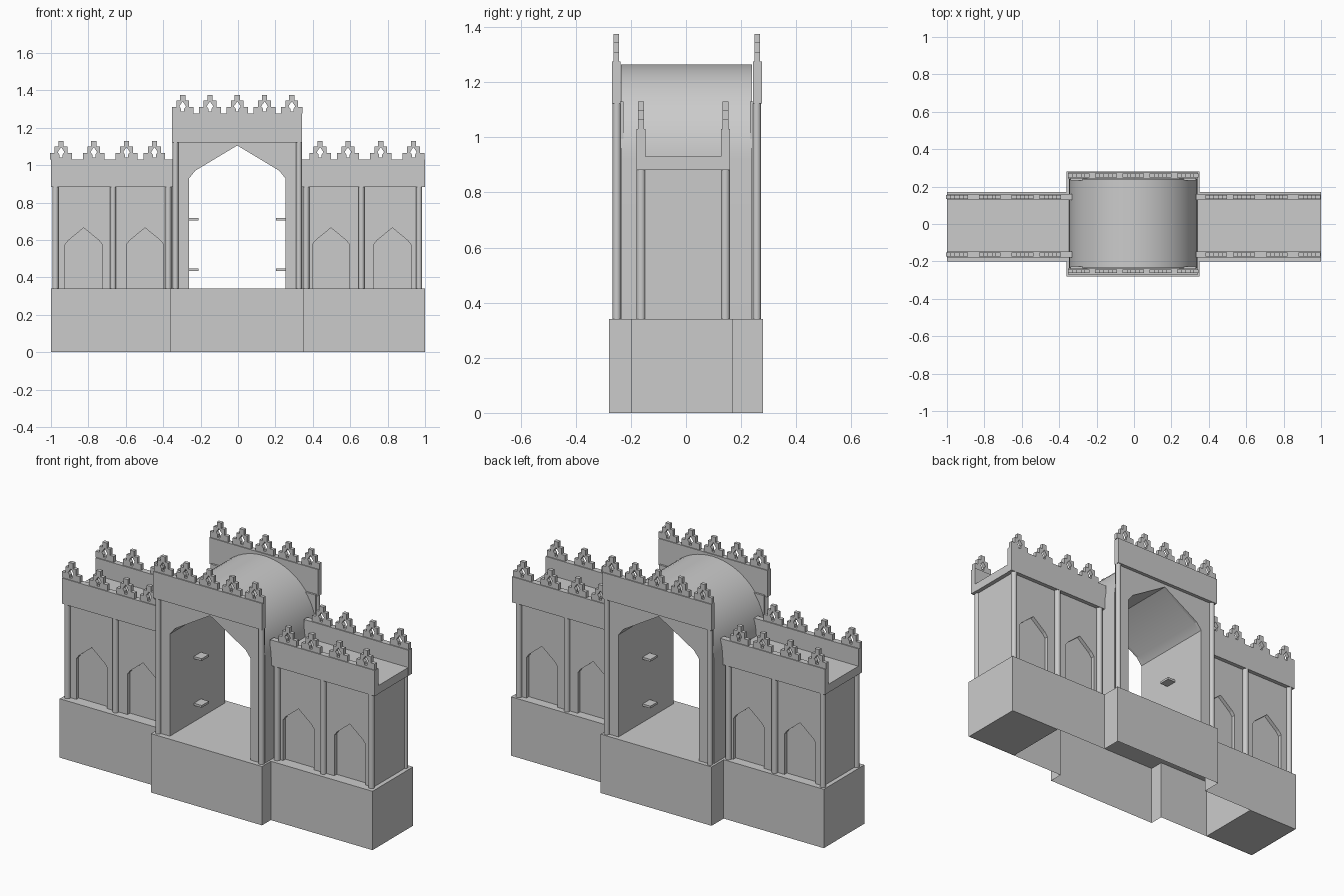
import bpy, bmesh, math
from mathutils import Matrix

if "Cube" in bpy.data.objects:
    bpy.data.objects.remove(bpy.data.objects["Cube"])

stone = bpy.data.materials.new("grey_stone")
stone.use_nodes = True
GREY = (0.6, 0.6, 0.6, 1)
stone.diffuse_color = GREY
stone.node_tree.nodes["Principled BSDF"].inputs["Base Color"].default_value = GREY

CX = -0.004          # middle of the gatehouse
GROUND = 0.34        # top of the plinth
SIDES = (("right", -1), ("left", 1))
FACES = (("front", -1), ("back", 1))


def finish(name, bm, smooth=False, normals=True):
    if normals:
        bmesh.ops.recalc_face_normals(bm, faces=bm.faces)
    mesh = bpy.data.meshes.new(name)
    bm.to_mesh(mesh)
    bm.free()
    mesh.materials.append(stone)
    ob = bpy.data.objects.new(name, mesh)
    bpy.context.collection.objects.link(ob)
    if smooth:
        bpy.ops.object.select_all(action='DESELECT')
        ob.select_set(True)
        bpy.context.view_layer.objects.active = ob
        bpy.ops.object.shade_smooth_by_angle(angle=math.radians(30))
    return ob


def add_prism(bm, profile, y0, y1):
    """Extrude an (x, z) outline from y0 to y1."""
    face = bm.faces.new([bm.verts.new((x, y0, z)) for x, z in profile])
    out = bmesh.ops.extrude_face_region(bm, geom=[face], use_keep_orig=True)
    moved = [v for v in out["geom"] if isinstance(v, bmesh.types.BMVert)]
    bmesh.ops.translate(bm, verts=moved, vec=(0, y1 - y0, 0))


def prism(name, profile, y0, y1, smooth=False):
    bm = bmesh.new()
    add_prism(bm, profile, y0, y1)
    return finish(name, bm, smooth)


def box(name, x0, x1, y0, y1, z0, z1):
    return prism(name, [(x0, z0), (x1, z0), (x1, z1), (x0, z1)], y0, y1)


def columns(name, spots, radius, top):
    bm = bmesh.new()
    for x, y in spots:
        bmesh.ops.create_cone(bm, cap_ends=True, segments=16, radius1=radius,
                              radius2=radius, depth=top - GROUND,
                              matrix=Matrix.Translation((x, y, (top + GROUND) / 2)))
    return finish(name, bm, True)


# Half of a stepped merlon with half of its pierced eye
HALF_MERLON = [(0, 0), (.058, 0), (.058, .035), (.034, .035), (.034, .07), (.014, .07),
               (.014, .1), (0, .1), (0, .066), (.018, .04), (.008, .026), (.008, .012), (0, .012)]


def merlons(name, centres, y0, y1, z):
    bm = bmesh.new()
    for c in centres:
        for s in (-1, 1):
            add_prism(bm, [(c + s * x, z + h) for x, h in HALF_MERLON], y0, y1)
    return finish(name, bm)


def span(a, b):
    return min(a, b), max(a, b)


# Hollow plinth: cross-shaped wall and deck, open below except at the outer ends
outline = [(-1, -.2), (-.36, -.2), (-.36, -.28), (.35, -.28), (.35, -.2), (1, -.2),
           (1, .17), (.35, .17), (.35, .28), (-.36, .28), (-.36, .17), (-1, .17)]
bm = bmesh.new()
low = [bm.verts.new((x, y, 0)) for x, y in outline]
high = [bm.verts.new((x, y, GROUND)) for x, y in outline]
for i in range(len(outline)):
    j = (i + 1) % len(outline)
    bm.faces.new((low[i], low[j], high[j], high[i]))
bm.faces.new(high)
finish("plinth", bm, normals=False)
for side, s in SIDES:
    x0, x1 = span(s * .68, s * .998)
    box(side + "_plinth_end", x0, x1, -.198, .168, 0, GROUND - .005)

# Gatehouse: pointed passage cut through a barrel-roofed body
ARCH = [(.257, GROUND), (.257, .93), (.225, .97), (0, 1.105),
        (-.225, .97), (-.257, .93), (-.257, GROUND)]
arch = [(CX + x, z) for x, z in ARCH]
R, SPRING, STEPS = .343, .922, 32
barrel = [(CX - R * math.cos(math.pi * i / STEPS), SPRING + R * math.sin(math.pi * i / STEPS))
          for i in range(STEPS + 1)]
body = [(CX - R, GROUND)] + barrel + [(CX + R, GROUND)] + arch
prism("gatehouse_body", body, -.236, .24, True)

W = .335
facade = [(CX - W, GROUND), (CX - W, 1.13), (CX + W, 1.13), (CX + W, GROUND)] + arch
for face, f in FACES:
    mid = .003
    y0, y1 = span(mid + f * .23, mid + f * .252)
    prism(face + "_gate_facade", facade, y0, y1)
    y0, y1 = span(mid + f * .241, mid + f * .272)
    box(face + "_gate_parapet", CX - .35, CX + .346, y0, y1, 1.122, 1.275)
    y0, y1 = span(mid + f * .246, mid + f * .266)
    merlons(face + "_gate_merlons", [CX + .146 * i for i in range(-2, 3)], y0, y1, 1.275)
    columns(face + "_gate_columns", [(CX + s * .33, mid + f * .254) for s in (-1, 1)], .015, 1.125)

# Small ledges on the passage walls
for side, s in SIDES:
    for level, z in (("lower", .434), ("upper", .704)):
        x0, x1 = span(CX + s * .207, CX + s * .26)
        box(f"{side}_{level}_ledge", x0, x1, -.03, .035, z, z + .013)

# Wings: core, roof, niche walls, columns and parapets
MID = -.01
for side, s in SIDES:
    x0, x1 = span(s * .34, s * .975)
    box(side + "_wing_core", x0, x1, MID - .125, MID + .125, GROUND, .9)
    x0, x1 = span(s * .34, s * .999)
    box(side + "_wing_roof", x0, x1, MID - .15, MID + .15, .882, .93)
    for face, f in FACES:
        name = f"{side}_{face}_wing"
        # Wall outline with two pointed niches rising from the plinth
        wall = [(s * .34, .89), (s * .34, GROUND)]
        for c in (.497, .825):
            wall += [(s * (c + x), z) for x, z in
                     [(-.099, GROUND), (-.099, .575), (-.083, .597), (0, .665),
                      (.083, .597), (.099, .575), (.099, GROUND)]]
        wall += [(s * .975, GROUND), (s * .975, .89)]
        y0, y1 = span(MID + f * .12, MID + f * .147)
        prism(name + "_niche_wall", wall, y0, y1)
        columns(name + "_columns", [(CX + s * x, MID + f * .153) for x in (.369, .664, .972)],
                .0165, .89)
        y0, y1 = span(MID + f * .137, MID + f * .17)
        x0, x1 = span(s * .332, s)
        box(name + "_parapet", x0, x1, y0, y1, .882, 1.03)
        y0, y1 = span(MID + f * .143, MID + f * .165)
        merlons(name + "_merlons", [CX + s * x for x in (.443, .592, .767, .942)], y0, y1, 1.03)
